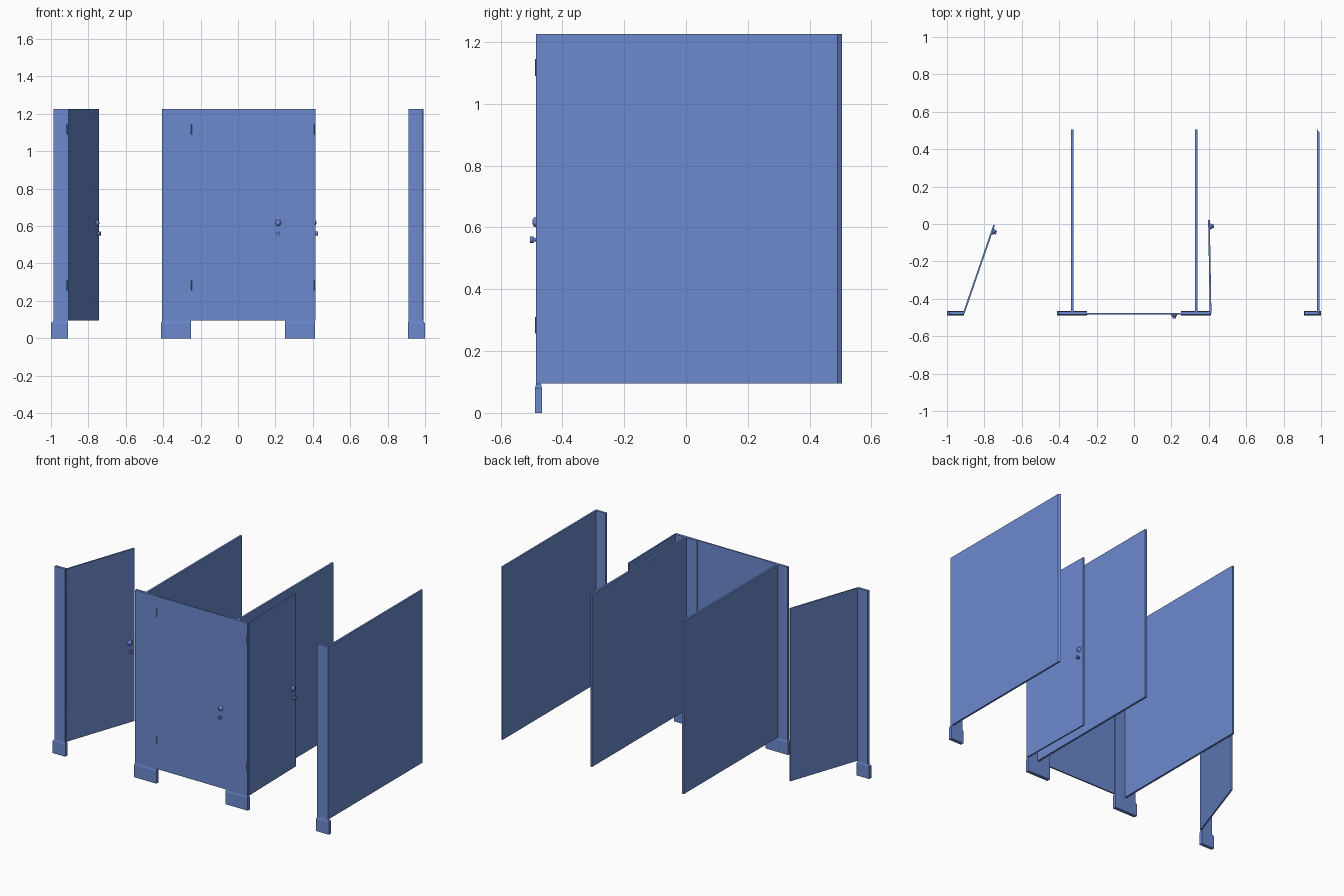
import bpy, bmesh, math
from mathutils import Matrix, Vector

if "Cube" in bpy.data.objects:
    bpy.data.objects.remove(bpy.data.objects["Cube"])

blue = bpy.data.materials.new("partition_blue")
blue.use_nodes = True
colour = (0.15, 0.25, 0.62, 1)
blue.diffuse_color = colour
blue.node_tree.nodes["Principled BSDF"].inputs["Base Color"].default_value = colour

BOTTOM, TOP = 0.095, 1.225
FRONT, BACK = -0.485, -0.469


def finish(name, bm, matrix=Matrix()):
    bmesh.ops.recalc_face_normals(bm, faces=bm.faces)
    mesh = bpy.data.meshes.new(name)
    bm.to_mesh(mesh)
    bm.free()
    mesh.materials.append(blue)
    obj = bpy.data.objects.new(name, mesh)
    bpy.context.collection.objects.link(obj)
    obj.matrix_world = matrix
    return obj


def box_mesh(x, y, z):
    bm = bmesh.new()
    bmesh.ops.create_cube(bm, size=1)
    for v in bm.verts:
        v.co = [lo + (c + 0.5) * (hi - lo) for c, (lo, hi) in zip(v.co, (x, y, z))]
    return bm


def box(name, x, y, z, matrix=Matrix()):
    return finish(name, box_mesh(x, y, z), matrix)


def turned(name, profile, segments, matrix):
    """Turn a (radius, distance) profile around an axis pointing to -y."""
    bm = bmesh.new()
    rings = []
    for r, d in profile:
        rings.append([bm.verts.new((r * math.cos(a), -d, r * math.sin(a)))
                      for a in (math.tau * i / segments for i in range(segments))])
    for lower, upper in zip(rings, rings[1:]):
        for i in range(segments):
            j = (i + 1) % segments
            bm.faces.new((lower[i], lower[j], upper[j], upper[i]))
    bm.faces.new(rings[0])
    bm.faces.new(rings[-1])
    obj = finish(name, bm, matrix)
    for p in obj.data.polygons:
        p.use_smooth = len(p.vertices) == 4
    return obj


# Front posts, each standing in a shoe with a sloped top
posts = {"right_end": (-0.987, -0.912, -1.0, -0.908),
         "right_middle": (-0.405, -0.25, -0.412, -0.25),
         "left_middle": (0.25, 0.41, 0.25, 0.412),
         "left_end": (0.912, 0.99, 0.908, 1.0)}
for side, (x0, x1, s0, s1) in posts.items():
    box(side + "_post", (x0, x1), (FRONT, BACK), (0.08, TOP))
    shoe = box_mesh((s0, s1), (-0.488, -0.466), (0, 0.08))
    top = max(shoe.faces, key=lambda f: f.calc_center_median().z)
    cap = bmesh.ops.extrude_discrete_faces(shoe, faces=[top])["faces"][0]
    for v in cap.verts:
        v.co.z = 0.093
        v.co.x = min(max(v.co.x, x0), x1)
        v.co.y = min(max(v.co.y, FRONT), BACK)
    bmesh.ops.remove_doubles(shoe, verts=shoe.verts, dist=0.0001)
    finish(side + "_shoe", shoe)

# Dividing panels
for side, x in (("right", -0.331), ("left", 0.333)):
    box(side + "_divider", (x - 0.0065, x + 0.0065), (BACK, 0.505), (BOTTOM, TOP))

# End panel with its rear edge cut at a slant
end = box_mesh((0.979, 0.991), (BACK, 0.505), (BOTTOM, TOP))
for v in end.verts:
    if v.co.y > 0 and v.co.x > 0.985:
        v.co.y = 0.49
finish("end_panel", end)

# Doors with hinges, latch disc and pull knob, placed around their hinge line
doors = (("right", -0.912, 71), ("middle", -0.25, 0), ("left", 0.408, 91))
for side, x, angle in doors:
    place = Matrix.Translation((x, -0.478, 0)) @ Matrix.Rotation(math.radians(angle), 4, "Z")
    box(side + "_door", (0, 0.5), (-0.006, 0.003), (BOTTOM, TOP), place)
    turned(side + "_latch", [(0.016, 0.005), (0.016, 0.010), (0.013, 0.015), (0.006, 0.019)],
           20, place @ Matrix.Translation((0.465, 0, 0.617)))
    turned(side + "_knob", [(0.006, 0.005), (0.006, 0.013), (0.010, 0.015), (0.010, 0.027)],
           16, place @ Matrix.Translation((0.465, 0, 0.56)))
    for level, z in (("lower", 0.283), ("upper", 1.117)):
        spin = Matrix.Translation((x - 0.001, -0.484, z - 0.027)) @ Matrix.Rotation(-math.pi / 2, 4, "X")
        turned(f"{side}_{level}_hinge", [(0.004, 0), (0.004, 0.054)], 10, spin)
